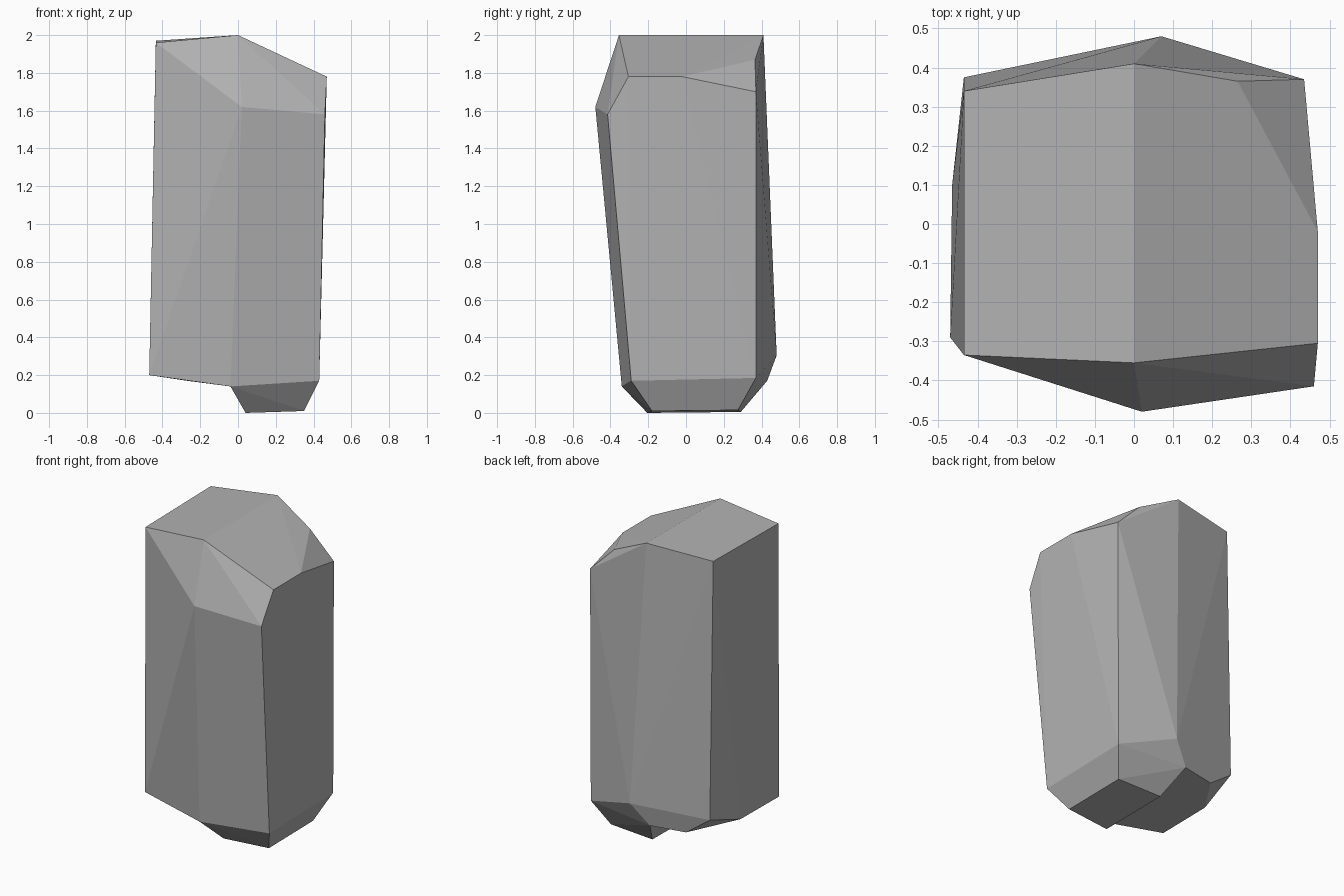
import bpy
import bmesh
import math

old_cube = bpy.data.objects.get("Cube")
if old_cube:
    bpy.data.objects.remove(old_cube, do_unlink=True)

# One plain stone colour
stone = bpy.data.materials.new("stone_grey")
stone.use_nodes = True
stone_colour = (0.45, 0.45, 0.45, 1)
stone.diffuse_color = stone_colour
stone.node_tree.nodes["Principled BSDF"].inputs["Base Color"].default_value = stone_colour


def add_block(mesh, corners):
    """Wrap a convex faceted block around the corner points."""
    verts = [mesh.verts.new(corner) for corner in corners]
    bmesh.ops.convex_hull(mesh, input=verts, use_existing_faces=False)


# Sloping crown: a ridge, a left edge, a right edge and a chipped back corner
ridge = [(0, -.355, 2), (0, .41, 2)]
crown_left = [(-.435, -.335, 1.96), (-.435, .34, 1.97)]
crown_right = [(.47, -.305, 1.78), (.47, -.02, 1.78)]
crown_chip = [(.265, .365, 1.87), (.435, .37, 1.7)]
front_bevel = [(.02, -.48, 1.62), (.46, -.415, 1.58)]

# Lower rim of the shaft
rim_left = [(-.47, -.29, .2), (-.465, .1, .2), (-.435, .375, .29)]
rim_back = [(-.27, .385, .17), (.07, .48, .305)]

# Where the shaft meets the foot, and the sole under it
waist = [(-.04, -.34, .14), (.43, -.29, .17), (.43, .37, .185), (-.04, .43, .17)]
sole = [(.04, -.205, 0), (.35, -.18, .01), (.35, .275, .015), (.04, .29, .005)]

# Shaft and foot share the waist, so weld them and drop the inner wall
bm = bmesh.new()
add_block(bm, ridge + crown_left + crown_right + crown_chip
          + front_bevel + rim_left + rim_back + waist)
add_block(bm, waist + sole)
bmesh.ops.remove_doubles(bm, verts=bm.verts[:], dist=.001)


def on_waist(vert):
    return any((vert.co - bm_corner).length < .002 for bm_corner in waist_points)


waist_points = [v.co.copy() for v in bm.verts
                if any(math.dist(v.co, corner) < .002 for corner in waist)]
inner_wall = [f for f in bm.faces if all(on_waist(v) for v in f.verts)]
bmesh.ops.delete(bm, geom=inner_wall, context="FACES")

# Merge nearly level triangles into broad flat facets
bmesh.ops.recalc_face_normals(bm, faces=bm.faces[:])
bmesh.ops.dissolve_limit(bm, angle_limit=math.radians(2),
                         verts=bm.verts[:], edges=bm.edges[:])

rock_mesh = bpy.data.meshes.new("rock_pillar")
bm.to_mesh(rock_mesh)
bm.free()
rock_mesh.materials.append(stone)
rock = bpy.data.objects.new("rock_pillar", rock_mesh)
bpy.context.collection.objects.link(rock)
